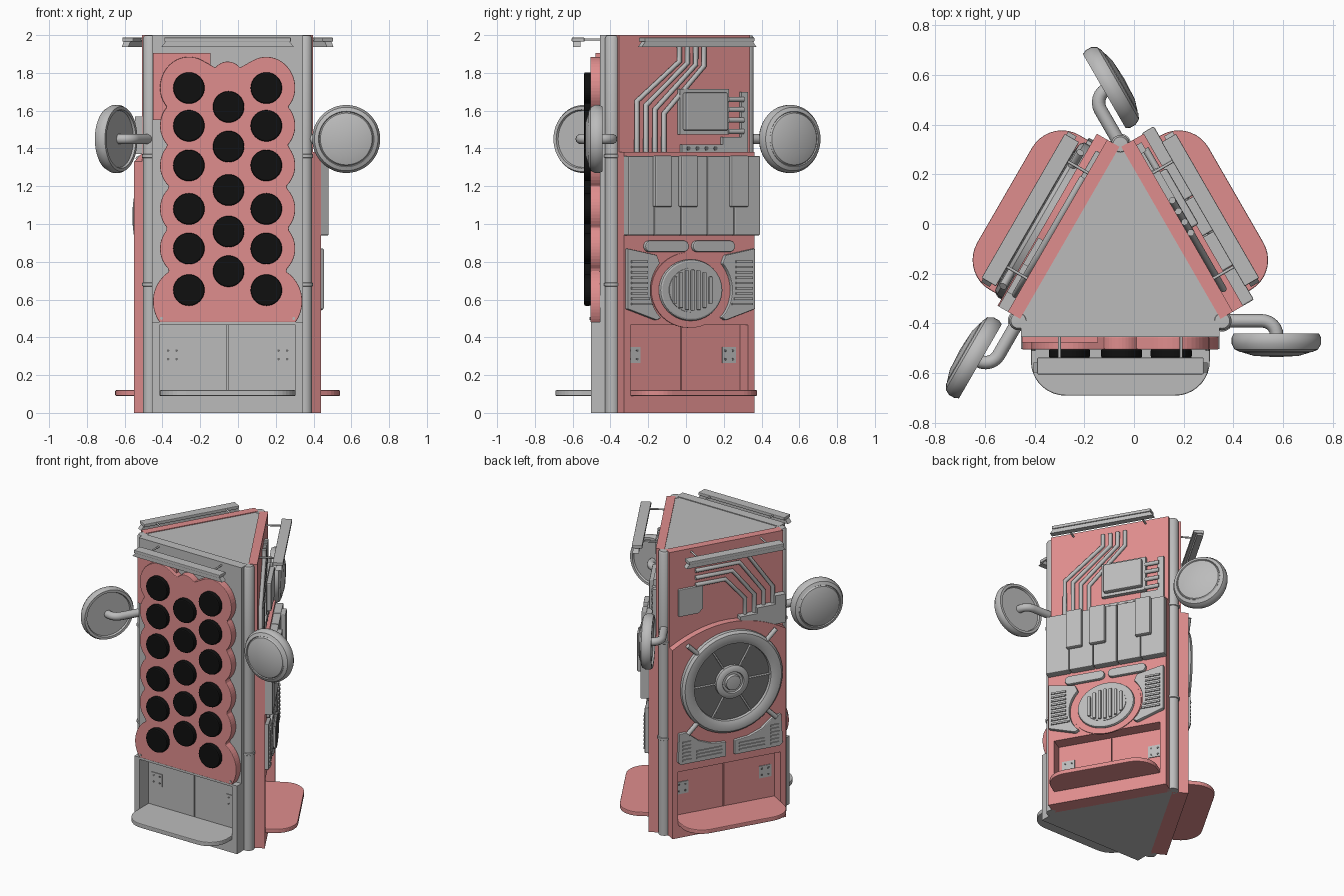
import bpy, bmesh, math
from math import sin, cos, pi, radians, sqrt
from mathutils import Matrix

if "Cube" in bpy.data.objects:
    bpy.data.objects.remove(bpy.data.objects["Cube"])

def material(name, rgb):
    m = bpy.data.materials.new(name)
    m.use_nodes = True
    m.diffuse_color = (*rgb, 1)
    m.node_tree.nodes["Principled BSDF"].inputs["Base Color"].default_value = (*rgb, 1)
    return m

GREY = material("light grey", (0.5, 0.5, 0.5))
PINK = material("salmon pink", (0.74, 0.27, 0.27))
BLACK = material("black", (0.005, 0.005, 0.005))
DARK = material("dark grey", (0.16, 0.16, 0.16))

# Each side is a copy of the front frame turned about the vertical centre line
AXIS = Matrix.Translation((-0.055, -0.153, 0))
FRONT, RIGHT, LEFT = [AXIS @ Matrix.Rotation(radians(a), 4, "Z") for a in (0, 120, -120)]
SIDES = (("front", FRONT, GREY), ("right", RIGHT, PINK), ("left", LEFT, PINK))

def finish(name, bm, mat, matrix):
    bmesh.ops.recalc_face_normals(bm, faces=bm.faces)
    me = bpy.data.meshes.new(name)
    bm.to_mesh(me)
    bm.free()
    me.materials.append(mat)
    ob = bpy.data.objects.new(name, me)
    bpy.context.collection.objects.link(ob)
    ob.matrix_world = matrix
    return ob

def extrude(bm, face, vec):
    new = bmesh.ops.extrude_face_region(bm, geom=[face])["geom"]
    bmesh.ops.translate(bm, verts=[v for v in new if isinstance(v, bmesh.types.BMVert)], vec=vec)

def prism(name, outlines, d0, d1, mat, side, bevel=0):
    """Extrude (across, height) outlines from depth d0 out to depth d1."""
    bm = bmesh.new()
    for pts in outlines:
        extrude(bm, bm.faces.new([bm.verts.new((u, -d0, z)) for u, z in pts]), (0, d0 - d1, 0))
    ob = finish(name, bm, mat, side)
    if bevel:
        b = ob.modifiers.new("soft edges", "BEVEL")
        b.width, b.segments, b.limit_method = bevel, 2, "ANGLE"
    return ob

def rect(u0, u1, z0, z1):
    return [(u0, z0), (u1, z0), (u1, z1), (u0, z1)]

def oval(u, z, ru, rz, a0=0, a1=360, n=40):
    full = a1 - a0 == 360
    angles = [radians(a0 + (a1 - a0) * i / (n if full else n - 1)) for i in range(n)]
    return [(u + ru * cos(a), z + rz * sin(a)) for a in angles]

def pill(u0, u1, z0, z1):
    r, z = (z1 - z0) / 2, (z0 + z1) / 2
    return oval(u1 - r, z, r, r, -90, 90, 9) + oval(u0 + r, z, r, r, 90, 270, 9)

def mirror(pts):
    return [(-u, z) for u, z in pts]

def lathe(name, profile, mat, matrix, steps=48):
    """Spin (radius, height) points about the local z axis."""
    bm = bmesh.new()
    vs = [bm.verts.new((r, 0, h)) for r, h in profile]
    es = [bm.edges.new(p) for p in zip(vs, vs[1:])]
    bmesh.ops.spin(bm, geom=vs + es, axis=(0, 0, 1), cent=(0, 0, 0), angle=2 * pi, steps=steps)
    bmesh.ops.remove_doubles(bm, verts=bm.verts, dist=1e-4)
    ob = finish(name, bm, mat, matrix)
    bpy.ops.object.select_all(action="DESELECT")
    ob.select_set(True)
    bpy.context.view_layer.objects.active = ob
    bpy.ops.object.shade_smooth_by_angle(angle=radians(35))

def outward(side, u, d, z):
    return side @ Matrix.Translation((u, -d, z)) @ Matrix.Rotation(pi / 2, 4, "X")

def tube(name, paths, radius, mat, side):
    """Round tubes along (across, depth, height) paths."""
    cu = bpy.data.curves.new(name, "CURVE")
    cu.dimensions, cu.bevel_depth, cu.bevel_resolution, cu.use_fill_caps = "3D", radius, 3, True
    for path in paths:
        s = cu.splines.new("POLY")
        s.points.add(len(path) - 1)
        for p, (u, d, z) in zip(s.points, path):
            p.co = (u, -d, z, 1)
    cu.materials.append(mat)
    ob = bpy.data.objects.new(name, cu)
    bpy.context.collection.objects.link(ob)
    ob.matrix_world = side

# Triangular core
bm = bmesh.new()
corners = [(0.474 * cos(radians(a)), 0.474 * sin(radians(a)), 0) for a in (-150, -30, 90)]
extrude(bm, bm.faces.new([bm.verts.new(c) for c in corners]), (0, 0, 1.995))
finish("core", bm, GREY, AXIS)

# Parts shared by all three sides
for name, side, col in SIDES:
    out = 0.35 if name == "front" else 0.34
    prism(name + "_upper_panel", [rect(-0.4, 0.4, 0.47, 2)], 0.235, out - 0.048, col, side)
    prism(name + "_base_frame", [rect(-0.4, -0.36, 0, 0.48), rect(0.36, 0.4, 0, 0.48),
          rect(-0.36, 0.36, 0, 0.1), rect(-0.36, 0.36, 0.465, 0.48)], 0.235, out, col, side)
    prism(name + "_doors", [rect(-0.36, -0.003, 0.1, 0.465), rect(0.003, 0.36, 0.1, 0.465)], 0.235, 0.252, col, side)
    hinge = rect(0.25, 0.335, 0.265, 0.35)
    prism(name + "_hinges", [hinge, mirror(hinge)], 0.25, 0.257, GREY, side)
    holes = [oval(s * u, z, 0.007, 0.007, n=10) for s in (-1, 1) for u in (0.27, 0.315) for z in (0.285, 0.33)]
    prism(name + "_hinge_screws", holes, 0.256, 0.26, DARK, side)
    # Rounded shelf, drawn in plan and laid flat
    plan = [(-0.36, 0.25), (0.36, 0.25)] + oval(0.22, 0.4, 0.14, 0.138, 0, 90, 10) + oval(-0.22, 0.4, 0.14, 0.138, 90, 180, 10)
    prism(name + "_shelf", [plan], 0, 0.03, col, outward(side, 0, 0, 0.12), 0.005)
    # Light bar on two rods
    prism(name + "_light_bar_cap", [rect(-0.335, 0.335, 1.965, 1.987)], 0.385, 0.452, GREY, side, 0.004)
    prism(name + "_light_bar", [[(-0.35, 1.938), (0.35, 1.938), (0.325, 1.97), (-0.325, 1.97)]], 0.405, 0.445, GREY, side)
    tube(name + "_light_bar_rods", [[(u, 0.28, 1.977), (u, 0.41, 1.977)] for u in (-0.245, 0.245)], 0.006, GREY, side)
    # Corner post with joint rings
    r, prof = 0.038, [(0, 0), (0.038, 0)]
    for z in (0.67, 1.35):
        prof += [(r, z), (r + 0.005, z + 0.003), (r + 0.005, z + 0.017), (r, z + 0.02)]
    prof += [(r, 1.985), (0.03, 1.998), (0, 2)]
    lathe(name + "_corner_post", prof, GREY, side @ Matrix.Translation((0.41, -0.237, 0)), 24)
    # Round dish on a bent arm
    arm = [(0.41, 0.237, 1.45)] + [(0.57 + 0.06 * cos(a), 0.297 - 0.06 * sin(a), 1.45)
                                   for a in [radians(90 - 15 * i) for i in range(7)]] + [(0.63, 0.33, 1.45)]
    tube(name + "_dish_arm", [arm], 0.027, GREY, side)
    dish = [(0, 0), (0.15, 0), (0.155, -0.012), (0.172, -0.012), (0.18, 0.005), (0.18, 0.03), (0.168, 0.052),
            (0.147, 0.062), (0.143, 0.056), (0.137, 0.064), (0.09, 0.078), (0, 0.083)]
    lathe(name + "_dish", dish, GREY, outward(side, 0.628, 0.3, 1.45))

# Front: scalloped pink plate with black pads
rows = (0.65, 0.87, 1.08, 1.31, 1.52, 1.72)
edge = []
for i in range(75):
    z = 0.48 + 1.24 * i / 74
    reach = [sqrt(max(0, r * r - (z - c) ** 2)) for c, r in [(c, 0.153) for c in rows[1:]] + [(0.59, 0.19)]]
    edge.append((0.205 + max(reach), z))
edge += oval(0.205, 1.72, 0.153, 0.165, 5, 118, 16) + oval(0, 1.77, 0.085, 0.09, 40, 85, 6)
prism("scalloped_plate", [edge + mirror(edge)[::-1]], 0.30, 0.353, PINK, FRONT, 0.004)
prism("plate_backing", [rect(-0.395, -0.09, 1.55, 1.905)], 0.30, 0.325, PINK, FRONT)
spots = [(u, z) for u in (-0.205, 0.205) for z in rows] + [(0.005, z) for z in (0.75, 0.96, 1.18, 1.41, 1.62)]
prism("black_pads", [oval(u, z, 0.083, 0.083) for u, z in spots], 0.35, 0.386, BLACK, FRONT, 0.008)
prism("plate_screws", [oval(u, 0.5, 0.008, 0.008, n=10) for u in (-0.35, 0.35)], 0.35, 0.358, GREY, FRONT)

# Right: keyboard
prism("right_lower_panel", [rect(-0.4, 0.4, 0.48, 1.38)], 0.235, 0.34, PINK, RIGHT)
prism("white_keys", [rect(-0.4 + 0.162 * i, -0.242 + 0.162 * i, 0.94, 1.36) for i in range(5)], 0.335, 0.39, GREY, RIGHT, 0.006)
prism("raised_keys", [rect(u - 0.053, u + 0.053, 1.09, 1.362) for u in (-0.2, -0.042, 0.268)], 0.385, 0.42, GREY, RIGHT, 0.008)

# Right: speaker cluster
prism("pill_bars", [pill(-0.28, -0.012, 0.852, 0.912), pill(0.012, 0.27, 0.852, 0.912)], 0.335, 0.362, GREY, RIGHT, 0.006)
prism("speaker_surround", [oval(0, 0.65, 0.235, 0.2)], 0.335, 0.346, PINK, RIGHT)
prism("speaker_body", [oval(0, 0.65, 0.192, 0.163)], 0.34, 0.368, GREY, RIGHT, 0.012)
prism("speaker_face", [oval(0, 0.65, 0.14, 0.118)], 0.36, 0.372, GREY, RIGHT)
bars = []
for i in range(-3, 4):
    h = 0.108 * sqrt(1 - (i / 4) ** 2)
    bars.append(rect(i * 0.036 - 0.01, i * 0.036 + 0.01, 0.65 - h, 0.65 + h))
prism("speaker_bars", bars, 0.37, 0.386, GREY, RIGHT, 0.004)
wing = [(-0.39, 0.55), (-0.21, 0.49), (-0.185, 0.505)] + oval(0, 0.65, 0.25, 0.22, 215, 140, 12) + [(-0.21, 0.835), (-0.39, 0.87)]
prism("wing_grilles", [wing, mirror(wing)], 0.335, 0.365, GREY, RIGHT, 0.005)
slats = [rect(-0.37, -0.27 + 0.5 * max(0, 0.62 - z), z, z + 0.012) for z in [0.57 + 0.028 * i for i in range(9)]]
prism("wing_slats", slats + [mirror(s) for s in slats], 0.362, 0.373, GREY, RIGHT)

# Right: pipes, chip and connector strip
tube("right_pipes", [[(-0.3 + 0.055 * i, 0.305, 1.37), (-0.3 + 0.055 * i, 0.305, 1.65 - 0.022 * i),
     (-0.04 + 0.05 * i, 0.305, 1.86 - 0.008 * i), (-0.04 + 0.05 * i, 0.305, 1.94)] for i in range(4)], 0.014, GREY, RIGHT)
prism("chip_base", [rect(-0.045, 0.255, 1.475, 1.715)], 0.285, 0.32, GREY, RIGHT)
prism("chip_lid", [rect(-0.025, 0.235, 1.495, 1.695)], 0.31, 0.35, GREY, RIGHT, 0.008)
prism("connector_strip", [rect(-0.03, 0.22, 1.38, 1.42), rect(0.22, 0.375, 1.38, 1.46), rect(0.335, 0.375, 1.46, 1.7)],
      0.285, 0.315, GREY, RIGHT)
prism("connector_dots", [oval(0.01 + 0.055 * i, 1.4, 0.011, 0.011, n=12) for i in range(4)], 0.31, 0.319, DARK, RIGHT)
tube("connector_pins", [[(0.25, 0.315, z), (0.345, 0.315, z)] for z in (1.49, 1.55, 1.605, 1.66)], 0.014, GREY, RIGHT)

# Left: arched plate with the big wheel
arch = [(-0.4, 0.48), (0.4, 0.48)] + [(u, 1.45 - 0.75 * u * u) for u in [0.4 - 0.05 * i for i in range(17)]]
prism("arched_plate", [arch], 0.235, 0.34, PINK, LEFT)
wheel = outward(LEFT, 0.01, 0.335, 1.04)
lathe("wheel_rim", [(0.355, 0), (0.355, 0.03), (0.34, 0.045), (0.3, 0.05), (0.27, 0.035), (0.265, 0)], GREY, wheel)
lathe("wheel_inside", [(0, 0), (0.27, 0), (0.27, 0.015), (0, 0.015)], DARK, wheel)
lathe("wheel_hub", [(0.115, 0.01), (0.115, 0.035), (0.1, 0.045), (0.075, 0.045), (0.07, 0.035), (0.055, 0.035),
      (0.05, 0.05), (0, 0.055)], GREY, wheel, 32)

def polar(r, a, d):
    return (0.01 + r * cos(radians(a)), d, 1.04 + r * sin(radians(a)))

tube("wheel_spokes", [[polar(0.1, a, 0.352), polar(0.275, a, 0.352)] for a in range(0, 360, 60)], 0.006, GREY, LEFT)
tube("wheel_handles", [[polar(0.33, a, 0.36), polar(0.44, a, 0.36)] for a in (45, 135, 225, 315)], 0.016, GREY, LEFT)

# Left: lower grilles, pipes, step block and small plate
vent = [(0.03, 0.52), (0.35, 0.52), (0.37, 0.54), (0.36, 0.74), (0.31, 0.74), (0.22, 0.665), (0.13, 0.63), (0.03, 0.62)]
prism("lower_vents", [vent, mirror(vent)], 0.335, 0.36, GREY, LEFT, 0.004)
louvres = [rect(0.06, 0.24, z, z + 0.01) for z in (0.545, 0.568, 0.591)]
louvres += [rect(0.28, 0.34, 0.545 + 0.025 * i, 0.555 + 0.025 * i) for i in range(6)]
prism("vent_louvres", louvres + [mirror(s) for s in louvres], 0.358, 0.367, GREY, LEFT)
tube("left_pipes", [[(-0.22, 0.3, 1.74 + 0.05 * i), (-0.01 + 0.05 * i, 0.3, 1.74 + 0.05 * i),
     (0.13 + 0.065 * i, 0.3, 1.58 + 0.015 * i), (0.13 + 0.065 * i, 0.3, 1.45)] for i in range(4)], 0.014, GREY, LEFT)
prism("step_block", [rect(0.08, 0.4, 1.37, 1.47), rect(0.2, 0.4, 1.47, 1.51), rect(0.33, 0.4, 1.51, 1.57)], 0.285, 0.335, GREY, LEFT)
prism("small_plate", [[(-0.34, 1.54), (-0.2, 1.54), (-0.17, 1.57), (-0.17, 1.73), (-0.34, 1.73)]], 0.285, 0.31, GREY, LEFT, 0.004)
